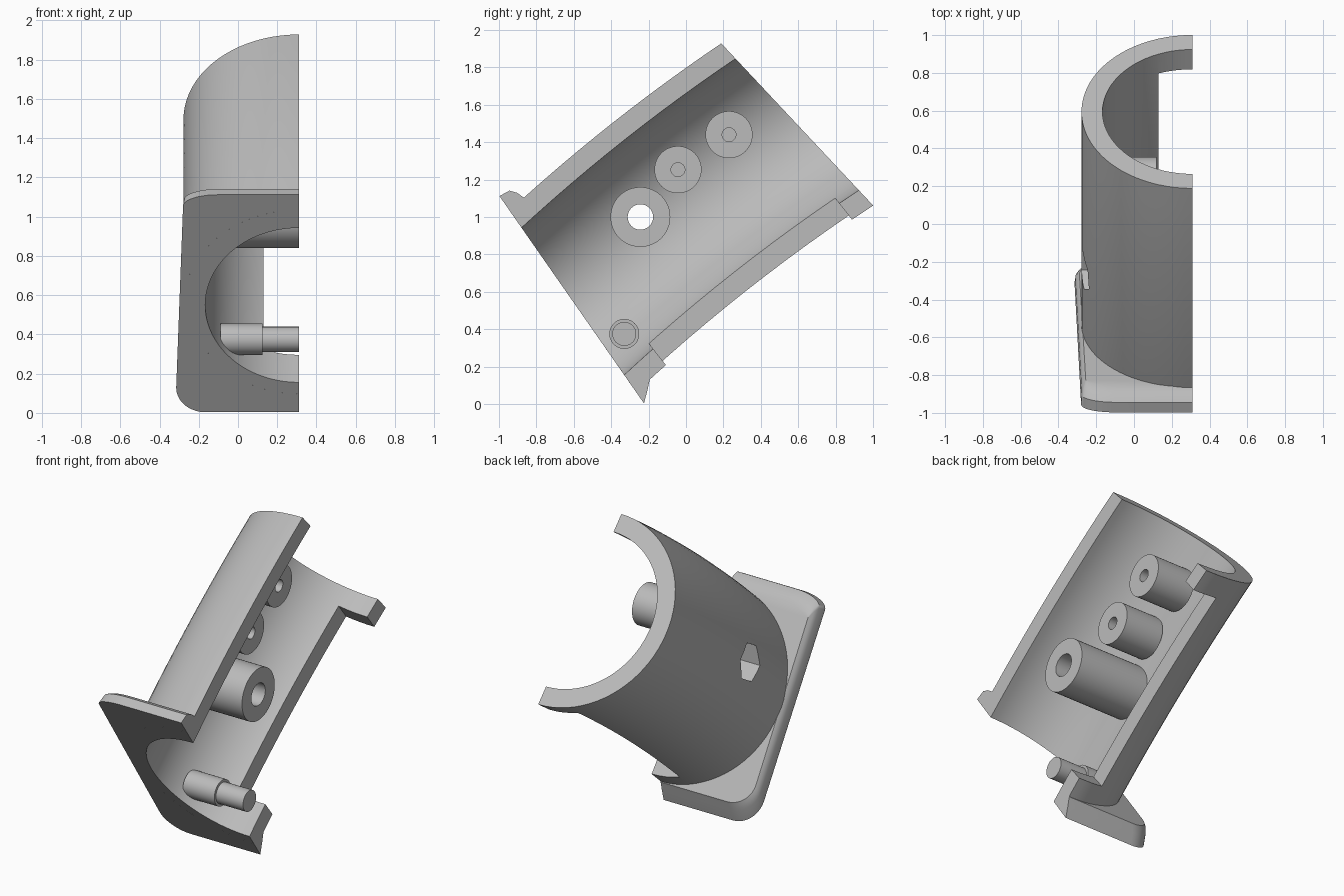
import bpy, bmesh
from math import sin, cos, pi, sqrt
from mathutils import Vector

if "Cube" in bpy.data.objects:
    bpy.data.objects.remove(bpy.data.objects["Cube"])

grey = bpy.data.materials.new("matte_grey")
grey.use_nodes = True
grey.diffuse_color = (0.5, 0.5, 0.5, 1)
grey.node_tree.nodes["Principled BSDF"].inputs["Base Color"].default_value = grey.diffuse_color

# Sloping tube frame: x across, a along the axis, q up across the axis
CUT = 0.31
LENGTH = 1.528
START = Vector((0, -0.605, 0.549))
ALONG = Vector((0, 0.785, 0.619))
UP = Vector((0, -0.619, 0.785))


def place(x, a, q, bow=0.0):
    t = 2 * a / LENGTH - 1
    return START + Vector((x, 0, 0)) + ALONG * a + UP * (q + bow * (1 - t * t))


def front(q):
    return 0.059 * q


def back(q):
    return LENGTH - 0.086 * q


def arc(cx, cq, rx, rq, a0, a1, n):
    steps = [a0 + (a1 - a0) * i / n for i in range(n + 1)]
    return [(cx + rx * cos(t), cq + rq * sin(t)) for t in steps]


def loft(name, rings):
    """Closed solid through matching rings of points."""
    bm = bmesh.new()
    rows = [[bm.verts.new(p) for p in ring] for ring in rings]
    n = len(rows[0])
    for r, s in zip(rows, rows[1:]):
        for i in range(n):
            bm.faces.new((r[i], r[(i + 1) % n], s[(i + 1) % n], s[i]))
    bm.faces.new(rows[0])
    bm.faces.new(rows[-1])
    bmesh.ops.recalc_face_normals(bm, faces=bm.faces)
    mesh = bpy.data.meshes.new(name)
    bm.to_mesh(mesh)
    bm.free()
    obj = bpy.data.objects.new(name, mesh)
    bpy.context.collection.objects.link(obj)
    mesh.materials.append(grey)
    return obj


def rod(name, y, z, r, x0, x1, sides=48):
    pts = [(y + r * sin(2 * pi * i / sides), z + r * cos(2 * pi * i / sides)) for i in range(sides)]
    return loft(name, [[Vector((x, *p)) for p in pts] for x in (x0, x1)])


def carve(obj, cutter):
    cutter.hide_render = True
    mod = obj.modifiers.new("cut", "BOOLEAN")
    mod.operation = "DIFFERENCE"
    mod.solver = "EXACT"
    mod.object = cutter
    bpy.context.view_layer.objects.active = obj
    bpy.ops.object.modifier_apply(modifier=mod.name)
    bpy.data.objects.remove(cutter)


# Half tube shell, gently bowed, with slanted ends
OUT, INN = 0.588, 0.477
half_ring = (arc(CUT, 0, OUT, OUT, pi / 2, 1.5 * pi, 40)
             + arc(CUT, 0, INN, INN, 1.5 * pi, pi / 2, 40))
rings = []
for k in range(13):
    f = k / 12
    rings.append([place(x, front(q) * (1 - f) + back(q) * f, q, 0.03) for x, q in half_ring])
shell = loft("shell", rings)

# Long slot along the lower edge, leaving a lip at each end
slot = [(0.18, -1), (1.443, -1), (1.443, 0), (0.18, 0)]
carve(shell, loft("slot_cutter", [[place(x, a, q) for a, q in slot] for x in (0.13, 0.6)]))

# Front flange: rounded plate whose rim tapers back to the shell
TOP, BOTTOM = 0.685, -0.664
outline = ([(CUT, TOP)] + arc(-0.1, TOP - 0.07, 0.18, 0.07, pi / 2, pi, 10)
           + arc(-0.165, BOTTOM + 0.15, 0.15, 0.15, pi, 1.5 * pi, 10) + [(CUT, BOTTOM)])
bore = arc(CUT, 0, 0.55, 0.55, 1.5 * pi, pi / 2, 40)
rings = []
for depth, high, low, side in ((0, 0, 0, 0), (0.06, 0.01, 0.045, 0.004),
                               (0.085, 0.045, 0.066, 0.012), (0.1, 0.097, 0.077, 0.025)):
    ring = []
    for x, q in outline:
        s = q - high * q / TOP if q > 0 else q - low * q / BOTTOM * -1
        e = x + side * (CUT - x) / 0.6
        ring.append(place(e, front(q) + depth, s))
    rings.append(ring + [place(x, front(q) + depth, q) for x, q in bore])
flange = loft("front_flange", rings)

# Screw bosses: y, z, radius, hole radius, inner end, open end
big = (-0.244, 1.0)
parts = [shell, flange]
for name, y, z, r, hole, x0, x1 in (("large_boss", *big, 0.16, 0.068, -0.19, CUT),
                                    ("middle_boss", -0.043, 1.253, 0.126, 0.037, -0.14, 0.12),
                                    ("rear_boss", 0.23, 1.44, 0.126, 0.037, -0.14, 0.12)):
    boss = rod(name, y, z, r, x0, x1)
    floor = -0.5 if name == "large_boss" else x1 - 0.2
    carve(boss, rod("hole_cutter", y, z, hole, floor, 0.5, 32))
    parts.append(boss)

# Six-sided nut pocket through the wall behind the large boss
for target in (shell, parts[2]):
    carve(target, rod("nut_cutter", *big, 0.115, -0.5, -0.13, 6))
carve(shell, rod("bolt_cutter", *big, 0.068, -0.5, 0.2, 32))

# Stepped locating pin
parts.append(rod("pin_base", -0.33, 0.375, 0.08, -0.09, 0.125))
parts.append(rod("pin_tip", -0.33, 0.375, 0.064, 0.1, CUT))

for obj in bpy.data.objects:
    obj.select_set(obj in parts)
bpy.context.view_layer.objects.active = shell
bpy.ops.object.shade_smooth_by_angle(angle=0.6)
